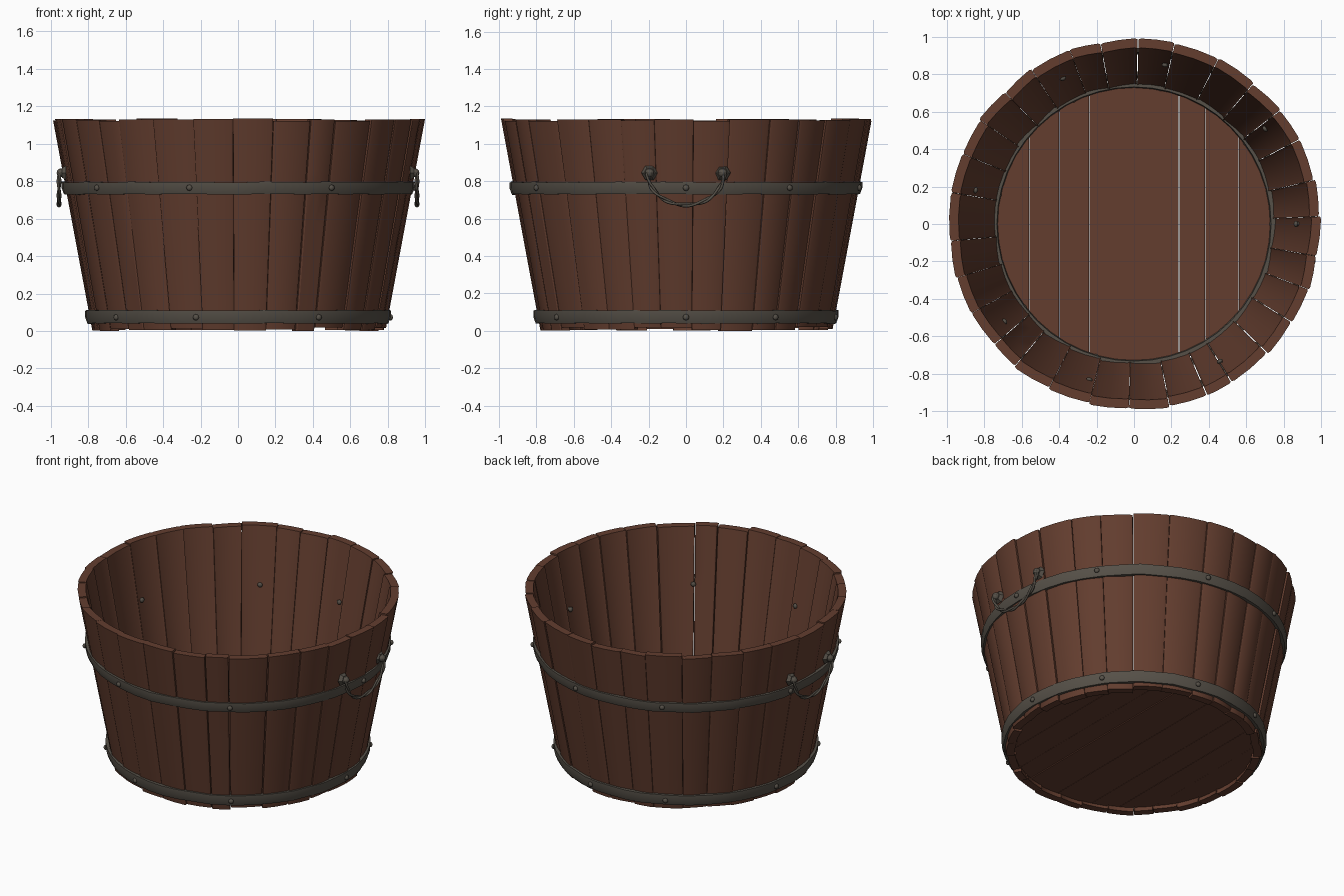
import bpy, bmesh, math, random
from mathutils import Vector, Matrix

if "Cube" in bpy.data.objects:
    bpy.data.objects.remove(bpy.data.objects["Cube"])
random.seed(4)

HEIGHT = 1.135
THICK = 0.05


def material(name, rgb):
    m = bpy.data.materials.new(name)
    m.use_nodes = True
    m.diffuse_color = (*rgb, 1)
    m.node_tree.nodes["Principled BSDF"].inputs["Base Color"].default_value = (*rgb, 1)
    return m


WOOD = material("reddish brown wood", (0.125, 0.047, 0.028))
IRON = material("dull grey iron", (0.092, 0.080, 0.064))


def finish(bm, name, mat, angle=30):
    bmesh.ops.recalc_face_normals(bm, faces=bm.faces)
    mesh = bpy.data.meshes.new(name)
    bm.to_mesh(mesh)
    bm.free()
    mesh.materials.append(mat)
    ob = bpy.data.objects.new(name, mesh)
    bpy.context.collection.objects.link(ob)
    bpy.ops.object.select_all(action="DESELECT")
    bpy.context.view_layer.objects.active = ob
    ob.select_set(True)
    bpy.ops.object.shade_smooth_by_angle(angle=math.radians(angle))
    return ob


def wall_radius(z):
    return 0.78 + 0.212 * z / HEIGHT


def polar(r, a, z):
    return Vector((r * math.cos(a), r * math.sin(a), z))


def loft(bm, rings, closed=False):
    """Bridge equal-length vertex loops; cap the ends unless closed."""
    loops = [[bm.verts.new(p) for p in ring] for ring in rings]
    n = len(loops[0])
    pairs = list(zip(loops, loops[1:])) + ([(loops[-1], loops[0])] if closed else [])
    for a, b in pairs:
        for i in range(n):
            bm.faces.new((a[i], a[(i + 1) % n], b[(i + 1) % n], b[i]))
    if not closed:
        bm.faces.new(loops[0])
        bm.faces.new(loops[-1])


# Wall staves of uneven width, each slightly twisted
count = 30
step = math.tau / count
edges = [(i + random.uniform(-0.18, 0.18)) * step + 0.06 for i in range(count)]
edges.append(edges[0] + math.tau)
bm = bmesh.new()
for a0, a1 in zip(edges, edges[1:]):
    gap = random.choice((0.0005, 0.001, 0.003))
    z0, z1 = random.uniform(0, 0.02), HEIGHT - random.uniform(0, 0.014)
    twist, shift = random.uniform(-0.008, 0.008), random.uniform(-0.004, 0.004)
    rings = []
    for k in range(5):
        z = z0 + (z1 - z0) * k / 4
        outer, inner = [], []
        for t in (0, 0.07, 0.5, 0.93, 1):
            a = a0 + gap + (a1 - a0 - 2 * gap) * t
            r = wall_radius(z) + shift + twist * (2 * t - 1)
            if t in (0, 1):
                r -= 0.005
            outer.append(polar(r, a, z))
            inner.append(polar(r - THICK, a, z))
        rings.append(outer + inner[::-1])
    loft(bm, rings)
finish(bm, "wall_staves", WOOD)

# Floor planks, clipped to a circle
bm = bmesh.new()
cuts = (-0.738, -0.56, -0.4, -0.24, 0, 0.24, 0.382, 0.56, 0.738)
for x0, x1 in zip(cuts, cuts[1:]):
    gap = 0.004 if x1 == 0.382 else 0.001
    xs = [x0 + gap + (x1 - x0 - 2 * gap) * i / 6 for i in range(7)]
    half = [math.sqrt(max(0.74 ** 2 - x * x, 0.0001)) for x in xs]
    outline = [(x, -h) for x, h in zip(xs, half)]
    outline += [(x, h) for x, h in reversed(list(zip(xs, half)))]
    lift = random.uniform(-0.003, 0.003)
    loft(bm, [[Vector((x, y, z + lift)) for x, y in outline] for z in (0.035, 0.075)])
finish(bm, "floor_planks", WOOD)


# Iron hoops following the slope of the wall
def hoop(name, z0, z1, out, inset, segs=48):
    bm = bmesh.new()
    rings = []
    for i in range(segs):
        a = i * math.tau / segs
        w = random.uniform(-0.003, 0.003)
        mid = (z0 + z1) / 2
        rings.append([
            polar(wall_radius(z0) - inset, a, z0 + w),
            polar(wall_radius(z0) + out * 0.7, a, z0 + w),
            polar(wall_radius(mid) + out, a, mid + w),
            polar(wall_radius(z1) + out * 0.7, a, z1 + w),
            polar(wall_radius(z1) - inset, a, z1 + w)])
    loft(bm, rings, closed=True)
    finish(bm, name, IRON, 40)


hoop("upper_hoop", 0.73, 0.795, 0.02, 0.01)
hoop("lower_hoop", 0.04, 0.11, 0.022, 0.01)
hoop("inner_floor_hoop", 0.068, 0.098, -0.045, 0.066)

# Rivets driven through hoops and wall
bm = bmesh.new()
for z in (0.765, 0.073):
    for deg in (0, 36, 79, 116, 168, 217, 254, 302):
        a = math.radians(deg)
        r = wall_radius(z)
        turn = Matrix.Rotation(a, 4, "Z") @ Matrix.Rotation(math.pi / 2, 4, "Y")
        bmesh.ops.create_cone(bm, cap_ends=True, segments=8, radius1=0.012, radius2=0.012,
                              depth=0.09, matrix=Matrix.Translation(polar(r - 0.02, a, z)) @ turn)
        for rr in (r + 0.022, r - 0.058):
            bmesh.ops.create_uvsphere(bm, u_segments=8, v_segments=6, radius=0.017,
                                      matrix=Matrix.Translation(polar(rr, a, z)) @ turn
                                      @ Matrix.Diagonal((1, 1, 0.7, 1)))
finish(bm, "rivets", IRON, 45)

# Hanging handles with their mounting knobs on both sides
for side, label in ((1, "left"), (-1, "right")):
    bm = bmesh.new()
    for y in (-0.195, 0.195):
        turn = Matrix.Rotation(math.pi / 2 * side, 4, "Y")
        bmesh.ops.create_cone(bm, cap_ends=True, segments=6, radius1=0.044, radius2=0.03, depth=0.022,
                              matrix=Matrix.Translation((side * 0.93, y, 0.845)) @ turn)
        bmesh.ops.create_uvsphere(bm, u_segments=10, v_segments=6, radius=0.024,
                                  matrix=Matrix.Translation((side * 0.946, y, 0.845)))
    finish(bm, label + "_handle_mounts", IRON)

    # Two twisted strands form the bail
    bm = bmesh.new()
    n, sides = 40, 6
    for phase in (0, math.pi):
        rings = []
        for i in range(n + 1):
            t = math.pi * i / n
            across = Vector((0, -math.cos(t), -math.sin(t)))
            centre = Vector((side * 0.956, -0.205 * math.cos(t), 0.845 - 0.172 * math.sin(t)))
            spin = phase + t * 6
            centre += 0.006 * (across * math.cos(spin) + Vector((1, 0, 0)) * math.sin(spin))
            rings.append([centre + 0.0075 * (across * math.cos(j * math.tau / sides)
                          + Vector((1, 0, 0)) * math.sin(j * math.tau / sides))
                          for j in range(sides)])
        loft(bm, rings)
    finish(bm, label + "_handle_bail", IRON, 70)
